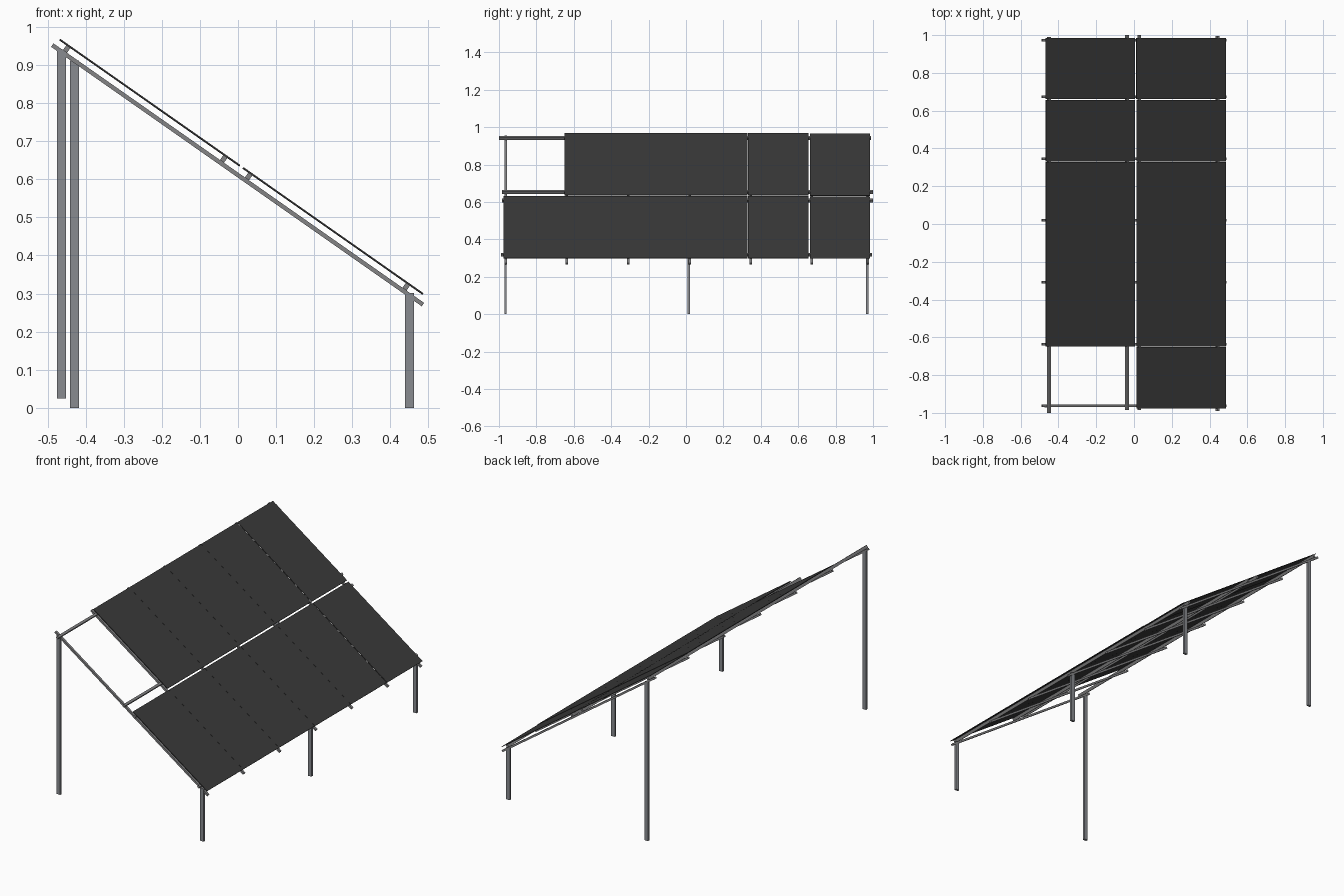
import bpy
import math
from mathutils import Matrix, Vector

if "Cube" in bpy.data.objects:
    bpy.data.objects.remove(bpy.data.objects["Cube"])

SLOPE = math.radians(35)
# Roof frame: local x runs down the slope, local z is the roof normal
ROOF = Matrix.Translation((-0.001, 0, 0.6115)) @ Matrix.Rotation(SLOPE, 4, 'Y')


def material(name, rgb):
    m = bpy.data.materials.new(name)
    m.diffuse_color = (*rgb, 1)
    m.use_nodes = True
    m.node_tree.nodes["Principled BSDF"].inputs["Base Color"].default_value = m.diffuse_color
    return m


STEEL = material("grey steel", (0.25, 0.26, 0.28))
RAIL = material("rail grey", (0.23, 0.23, 0.235))
PANEL = material("dark panel", (0.042, 0.042, 0.042))


def box(name, lo, hi, mat, frame=Matrix.Identity(4)):
    """Box between two corners, placed in the given frame."""
    lo, hi = Vector(lo), Vector(hi)
    bpy.ops.mesh.primitive_cube_add(size=1)
    ob = bpy.context.object
    ob.name = name
    size = hi - lo
    ob.data.transform(Matrix.Diagonal((*size, 1)))
    ob.matrix_world = frame @ Matrix.Translation((lo + hi) / 2)
    ob.data.materials.append(mat)
    return ob


# Posts: three short at the low edge, two tall at the high edge
def post(name, x, y, z0, z1):
    box(name, (x - 0.0115, y - 0.0065, z0), (x + 0.0115, y + 0.0065, z1), STEEL)


for y in (-0.965, 0.015, 0.97):
    post("short_post", 0.45, y, 0, 0.301)
post("tall_post_front", -0.4635, -0.965, 0.025, 0.94)
post("tall_post_back", -0.4295, 0.97, 0, 0.912)

# Rafters running down the slope
for y in (-0.963, -0.637, -0.308, 0.019, 0.346, 0.673, 0.973):
    box("rafter", (-0.594, y - 0.0065, -0.0055), (0.594, y + 0.0065, 0.0055), RAIL, ROOF)

# Purlins running along the length, on top of the rafters
for u, y0, y1 in ((-0.557, -1.0, 0.99), (-0.054, -0.985, 1.0),
                  (0.026, -0.985, 1.0), (0.531, -0.99, 0.995)):
    box("purlin", (u - 0.0065, y0, 0.0055), (u + 0.0065, y1, 0.0215), RAIL, ROOF)

# Panels: five in the upper row, six in the lower; the rear one sits apart
PITCH = 0.3265
for row, u0, u1, count in (("upper", -0.586, -0.009, 4), ("lower", 0.001, 0.578, 5)):
    box(row + "_rear_panel", (u0, 0.663, 0.0205), (u1, 0.985, 0.0235), PANEL, ROOF)
    for i in range(count):
        y1 = 0.656 - i * PITCH
        box(row + "_panel", (u0, y1 - PITCH + 0.0008, 0.0215), (u1, y1, 0.0255), PANEL, ROOF)
